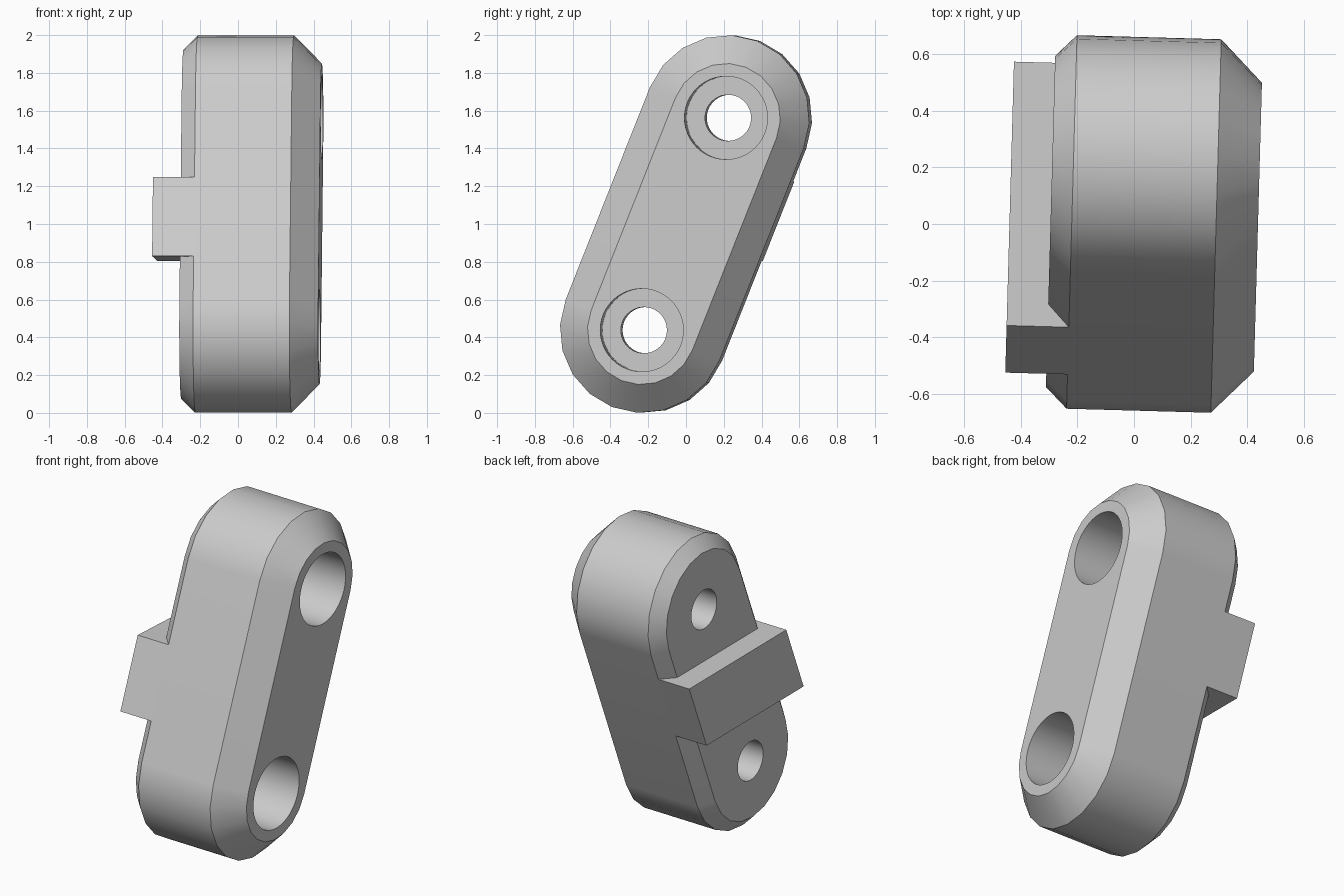
import bpy
import bmesh
from math import cos, sin, pi, atan2, radians
from mathutils import Vector

cube = bpy.data.objects.get("Cube")
if cube:
    bpy.data.objects.remove(cube, do_unlink=True)

# Centres of the two rounded ends, as (y, z)
LOW = Vector((-0.222, 0.438))
HIGH = Vector((0.224, 1.562))
RADIUS = 0.438
AXIS = (HIGH - LOW).normalized()
SIDE = Vector((-AXIS.y, AXIS.x))

grey = bpy.data.materials.new("plain grey")
grey.use_nodes = True
grey.diffuse_color = (0.6, 0.6, 0.6, 1)
grey.node_tree.nodes["Principled BSDF"].inputs["Base Color"].default_value = (0.6, 0.6, 0.6, 1)


def stadium(radius, steps=10):
    """Outline of a slot-shaped bar around both end centres."""
    start = atan2(AXIS.y, AXIS.x) - pi / 2
    points = []
    for centre, turn in ((HIGH, 0), (LOW, pi)):
        for i in range(steps + 1):
            a = start + turn + pi * i / steps
            points.append(centre + radius * Vector((cos(a), sin(a))))
    return points


def circle(centre, radius, steps=48):
    angles = [2 * pi * i / steps for i in range(steps)]
    return [centre + radius * Vector((cos(a), sin(a))) for a in angles]


def loft(name, sections):
    """Closed solid through (x, outline) sections."""
    bm = bmesh.new()
    rings = [[bm.verts.new((x, p.x, p.y)) for p in outline] for x, outline in sections]
    for a, b in zip(rings, rings[1:]):
        n = len(a)
        for i in range(n):
            j = (i + 1) % n
            bm.faces.new((a[i], a[j], b[j], b[i]))
    bm.faces.new(rings[0])
    bm.faces.new(rings[-1])
    bmesh.ops.recalc_face_normals(bm, faces=bm.faces[:])
    mesh = bpy.data.meshes.new(name)
    bm.to_mesh(mesh)
    bm.free()
    mesh.materials.append(grey)
    obj = bpy.data.objects.new(name, mesh)
    bpy.context.collection.objects.link(obj)
    return obj


def combine(target, other, operation):
    mod = target.modifiers.new(operation.lower(), 'BOOLEAN')
    mod.operation = operation
    mod.solver = 'EXACT'
    mod.object = other
    bpy.context.view_layer.objects.active = target
    bpy.ops.object.modifier_apply(modifier=mod.name)
    bpy.data.objects.remove(other, do_unlink=True)


# Chamfered link body
body = loft("link_body", [
    (-0.295, stadium(RADIUS - 0.075)),
    (-0.22, stadium(RADIUS)),
    (0.29, stadium(RADIUS)),
    (0.438, stadium(RADIUS - 0.15)),
])


# Slanted rib across the back, flush with both long sides
def on_side(sign, z):
    foot = LOW + sign * RADIUS * SIDE
    return foot + AXIS * ((z - foot.y) / AXIS.y)


rib_outline = [on_side(1, 0.83), on_side(-1, 0.805), on_side(-1, 1.225), on_side(1, 1.25)]
rib = loft("cross_rib", [(-0.44, rib_outline), (-0.22, rib_outline)])
combine(body, rib, 'UNION')

# Stepped through holes
for centre in (LOW, HIGH):
    cutter = loft("hole_cutter", [
        (-0.6, circle(centre, 0.122)),
        (0.04, circle(centre, 0.122)),
        (0.04, circle(centre, 0.22)),
        (0.6, circle(centre, 0.22)),
    ])
    combine(body, cutter, 'DIFFERENCE')

# Slight turn and smooth shading with crisp edges
body.rotation_euler.z = radians(-1.6)
bpy.ops.object.select_all(action='DESELECT')
body.select_set(True)
bpy.context.view_layer.objects.active = body
bpy.ops.object.shade_smooth_by_angle(angle=radians(30))
weighted = body.modifiers.new("weighted_normals", 'WEIGHTED_NORMAL')
weighted.keep_sharp = True
